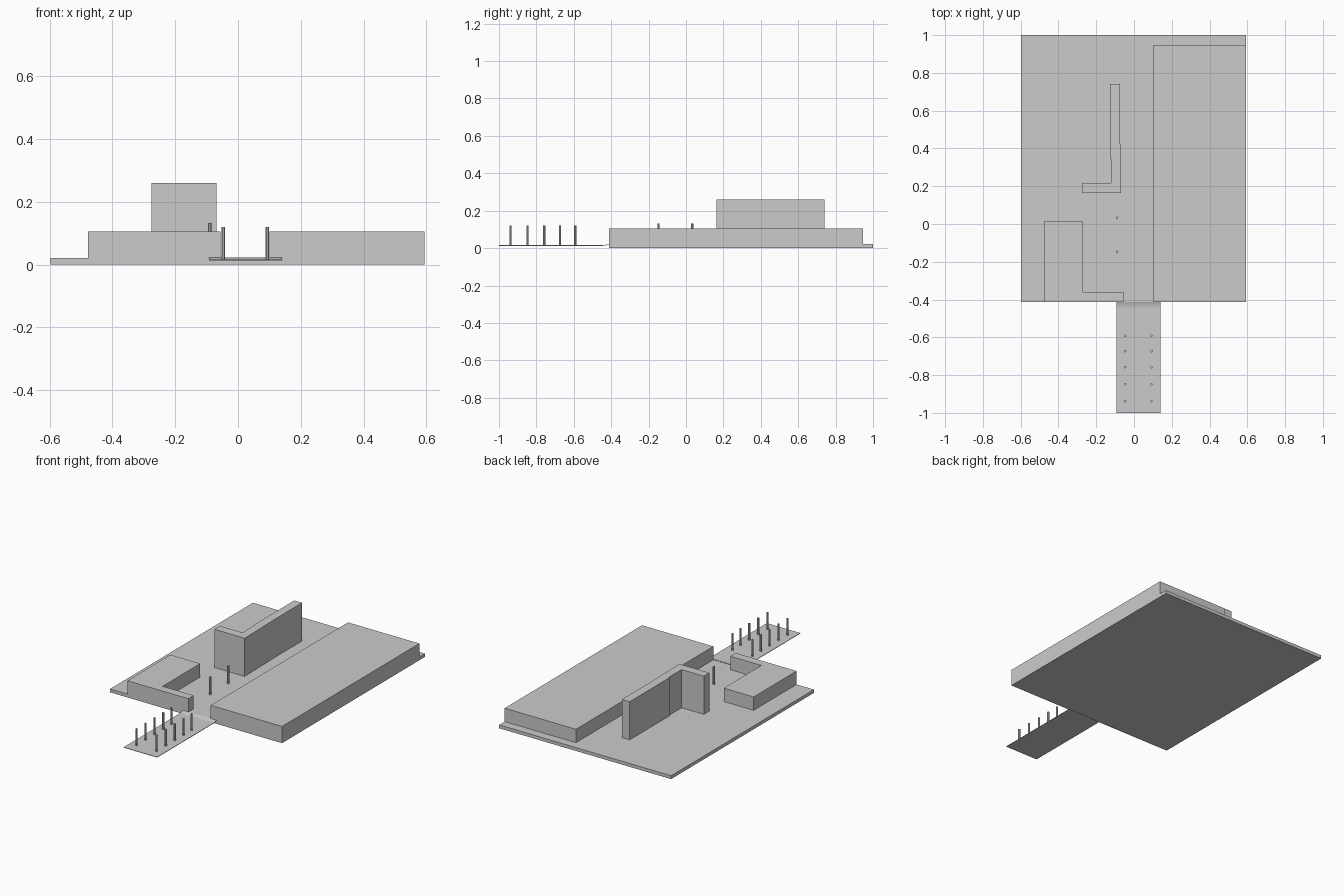
import bpy, bmesh, math

if "Cube" in bpy.data.objects:
    bpy.data.objects.remove(bpy.data.objects["Cube"])


def prism(name, outline, z0, z1):
    """Extrude a flat plan outline between two heights."""
    bm = bmesh.new()
    face = bm.faces.new([bm.verts.new((x, y, z0)) for x, y in outline])
    top = bmesh.ops.extrude_face_region(bm, geom=[face])["geom"]
    for v in top:
        if isinstance(v, bmesh.types.BMVert):
            v.co.z = z1
    bmesh.ops.recalc_face_normals(bm, faces=bm.faces)
    mesh = bpy.data.meshes.new(name)
    bm.to_mesh(mesh)
    bm.free()
    obj = bpy.data.objects.new(name, mesh)
    bpy.context.collection.objects.link(obj)
    return obj


def rect(x0, x1, y0, y1):
    return [(x0, y0), (x1, y0), (x1, y1), (x0, y1)]


def post(name, x, y, z0, z1, radius=0.0065):
    ring = [(x + radius * math.cos(a), y + radius * math.sin(a))
            for a in (math.tau * (i + 0.5) / 8 for i in range(8))]
    return prism(name, ring, z0, z1)


# Ground slab
prism("base_slab", rect(-0.597, 0.594, -0.413, 1.0), 0.0, 0.021)

# Long low block on the right
prism("long_block", rect(0.1, 0.594, -0.413, 0.946), 0.019, 0.105)

# Low L-shaped block at the front left
prism("low_corner_block",
      [(-0.477, -0.413), (-0.055, -0.413), (-0.055, -0.36),
       (-0.27, -0.36), (-0.27, 0.012), (-0.477, 0.012)], 0.019, 0.105)

# Tall L-shaped wall
prism("tall_corner_wall",
      [(-0.276, 0.163), (-0.068, 0.163), (-0.074, 0.49), (-0.074, 0.74),
       (-0.128, 0.74), (-0.128, 0.345), (-0.122, 0.345), (-0.122, 0.218),
       (-0.276, 0.218)], 0.019, 0.26)

# Posts in the courtyard
for i, y in enumerate((-0.147, 0.033)):
    post(f"courtyard_post_{i}", -0.09, y, 0.019, 0.132)

# Thin walkway, its inner end curving up to the slab
profile = [(-1.0, 0.014), (-0.45, 0.014)]
for i in range(1, 9):
    t = i / 8
    profile.append((-0.45 + 0.037 * t, 0.014 + 0.007 * t * t))
bm = bmesh.new()
pairs = [[bm.verts.new((x, y, z)) for x in (-0.092, 0.14)] for y, z in profile]
for a, b in zip(pairs, pairs[1:]):
    bm.faces.new((a[0], a[1], b[1], b[0]))
mesh = bpy.data.meshes.new("walkway")
bm.to_mesh(mesh)
bm.free()
walkway = bpy.data.objects.new("walkway", mesh)
bpy.context.collection.objects.link(walkway)
solid = walkway.modifiers.new("thickness", "SOLIDIFY")
solid.thickness = 0.003
solid.offset = 0

# Two rows of posts on the walkway
for i, y in enumerate((-0.592, -0.673, -0.758, -0.848, -0.938)):
    for side, x in (("left", -0.047), ("right", 0.093)):
        post(f"walkway_post_{side}_{i}", x, y, 0.013, 0.12)
